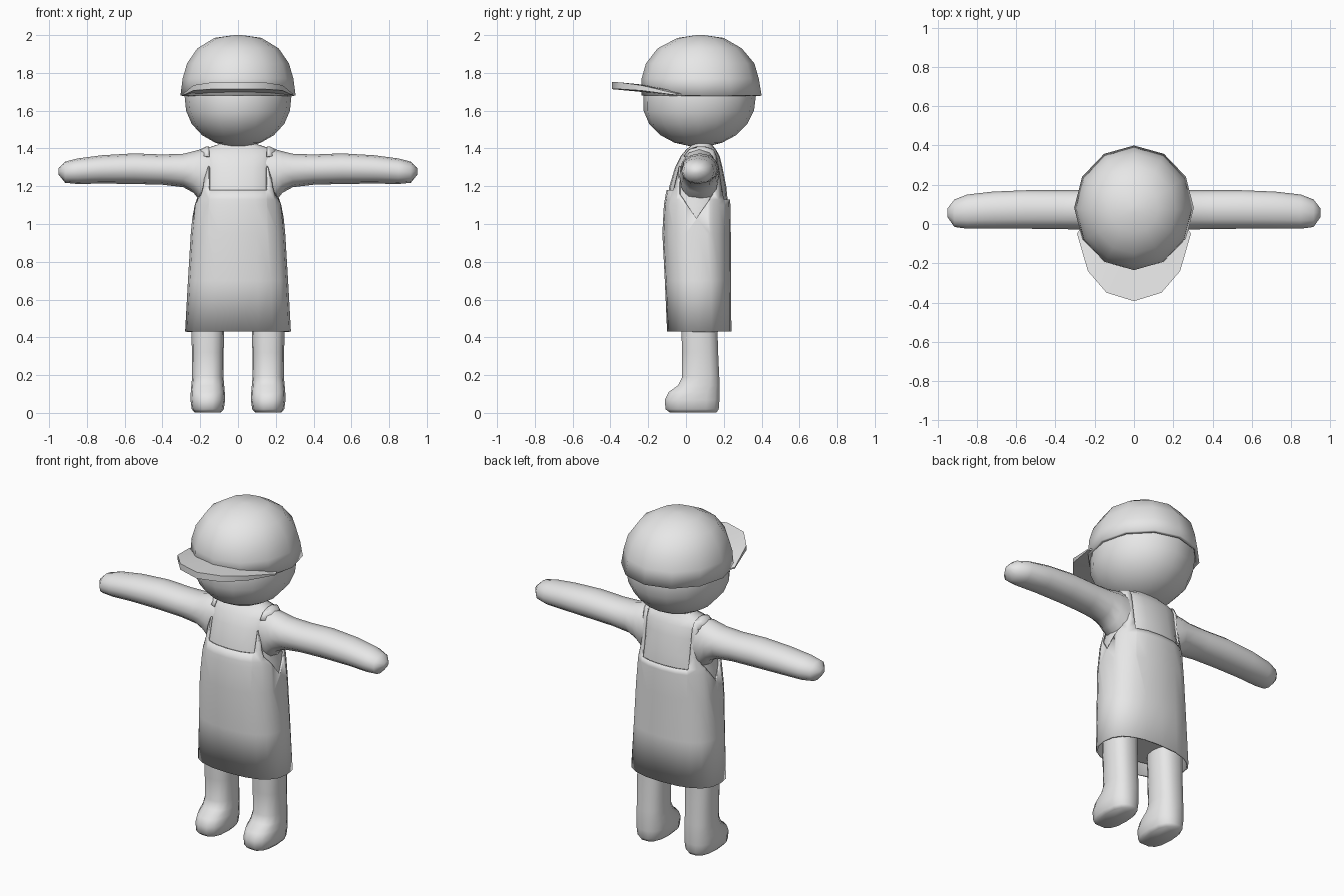
import bpy, bmesh, math
from mathutils import Vector

if "Cube" in bpy.data.objects:
    bpy.data.objects.remove(bpy.data.objects["Cube"])

grey = bpy.data.materials.new("plain grey")
grey.diffuse_color = (0.8, 0.8, 0.8, 1)
grey.use_nodes = True
grey.node_tree.nodes["Principled BSDF"].inputs["Base Color"].default_value = grey.diffuse_color


def finish(name, bm, angle=45):
    bmesh.ops.recalc_face_normals(bm, faces=bm.faces)
    mesh = bpy.data.meshes.new(name)
    bm.to_mesh(mesh)
    bm.free()
    mesh.materials.append(grey)
    ob = bpy.data.objects.new(name, mesh)
    bpy.context.collection.objects.link(ob)
    bpy.ops.object.select_all(action='DESELECT')
    ob.select_set(True)
    bpy.context.view_layer.objects.active = ob
    bpy.ops.object.shade_smooth_by_angle(angle=math.radians(angle))
    return ob


def loft(rings, segs, power=2.0, bottom=True, top=True):
    """Rings are lists of (centre, u axis, v axis), joined in order."""
    bm = bmesh.new()
    loops = []
    for c, u, v in rings:
        loop = []
        for i in range(segs):
            a = 2 * math.pi * i / segs
            ca, sa = math.cos(a), math.sin(a)
            p = math.copysign(abs(ca) ** (2 / power), ca)
            q = math.copysign(abs(sa) ** (2 / power), sa)
            loop.append(bm.verts.new(Vector(c) + Vector(u) * p + Vector(v) * q))
        loops.append(loop)
    for a, b in zip(loops, loops[1:]):
        for i in range(segs):
            j = (i + 1) % segs
            bm.faces.new((a[i], a[j], b[j], b[i]))
    if bottom:
        bm.faces.new(loops[0][::-1])
    if top:
        bm.faces.new(loops[-1])
    return bm


def upright(rows, x=0, inset=0):
    """Rows of (z, half width, front y, back y)."""
    return [((x, (f + b) / 2, z), (w - inset, 0, 0), (0, (b - f) / 2 - inset, 0))
            for z, w, f, b in rows]


def add_solidify(ob, t):
    m = ob.modifiers.new("thickness", 'SOLIDIFY')
    m.thickness = t
    m.offset = -1


# Head
head = [(1.41, .04, .03, .11), (1.43, .12, -.06, .19), (1.47, .19, -.135, .265),
        (1.53, .245, -.195, .325), (1.60, .275, -.225, .36), (1.68, .283, -.225, .37),
        (1.77, .27, -.21, .355), (1.86, .235, -.17, .31), (1.94, .14, -.07, .21)]
finish("head", loft(upright(head), 16), 60)

# Cap dome
dome = [(1.68, .305, -.235, .40), (1.77, .293, -.235, .385), (1.85, .27, -.212, .362),
        (1.93, .215, -.15, .295), (1.985, .125, -.045, .20), (2.0, .02, .055, .095)]
add_solidify(finish("cap_dome", loft(upright(dome), 12, bottom=False), 60), .02)

# Cap brim: inner edge, outer edge and thickness for each station
half = [((.25, .02, 1.69), (.29, -.05, 1.69), .008),
        ((.20, -.11, 1.715), (.235, -.24, 1.735), .028),
        ((.11, -.18, 1.73), (.14, -.35, 1.75), .036),
        ((0, -.20, 1.735), (0, -.393, 1.752), .038)]
stations = half + [((-a[0], a[1], a[2]), (-b[0], b[1], b[2]), t) for a, b, t in half[-2::-1]]
bm = bmesh.new()
sections = []
for a, b, t in stations:
    d = Vector((0, 0, -t))
    a, b = Vector(a), Vector(b)
    sections.append([bm.verts.new(p) for p in (a, b, b + d, a + d)])
for s, r in zip(sections, sections[1:]):
    for i in range(4):
        j = (i + 1) % 4
        bm.faces.new((s[i], s[j], r[j], r[i]))
bm.faces.new(sections[0])
bm.faces.new(sections[-1])
finish("cap_brim", bm, 35)

# Torso under the dress, with the neck
trunk = [(.43, .28, -.10, .24), (.70, .265, -.112, .238), (.95, .25, -.125, .237),
         (1.10, .235, -.117, .235), (1.20, .212, -.10, .225), (1.30, .212, -.07, .205),
         (1.36, .212, -.04, .19), (1.395, .20, -.01, .17)]
body = [(.50, .27, -.09, .23)] + trunk[1:] + [(1.42, .12, .02, .15), (1.45, .10, .02, .14)]
finish("torso", loft(upright(body, inset=.012), 20, 2.5), 60)

# Sleeveless dress: cut square necklines and pointed armholes into the shell
bm = loft(upright(trunk + [(1.41, .17, .04, .12)]), 20, 2.5, bottom=False)
mid = .055
cuts = [((.155, 0, 0), (1, 0, 0)), ((-.155, 0, 0), (1, 0, 0)),
        ((0, 0, 1.18), (0, 0, 1)), ((0, 0, 1.13), (0, 0, 1)),
        ((0, mid, 1.03), (0, 1, .7)), ((0, mid, 1.03), (0, 1, -.7)),
        ((0, mid - .09, 0), (0, 1, 0)), ((0, mid + .09, 0), (0, 1, 0))]
for co, no in cuts:
    faces = [f for f in bm.faces if max(v.co.z for v in f.verts) > 1.031]
    geom = set(faces)
    for f in faces:
        geom.update(f.edges)
        geom.update(f.verts)
    bmesh.ops.bisect_plane(bm, geom=list(geom), plane_co=co, plane_no=Vector(no).normalized())


def is_opening(f):
    c = f.calc_center_median()
    neck = abs(c.x) < .155 and c.z > (1.18 if c.y < mid else 1.13)
    arm = abs(c.x) > .155 and 1.03 < c.z < 1.36 and abs(c.y - mid) < min(.09, (c.z - 1.03) * .7)
    return neck or arm


bmesh.ops.delete(bm, geom=[f for f in bm.faces if is_opening(f)], context='FACES')
add_solidify(finish("dress", bm, 50), .01)

# Arms: (x, bottom z, top z, front y, back y)
arm = [(.12, 1.10, 1.395, -.03, .17), (.20, 1.12, 1.395, -.035, .175),
       (.235, 1.165, 1.385, -.032, .175), (.29, 1.195, 1.372, -.028, .172),
       (.40, 1.208, 1.368, -.025, .172), (.55, 1.212, 1.374, -.024, .172),
       (.72, 1.214, 1.364, -.024, .165), (.85, 1.212, 1.347, -.024, .15),
       (.915, 1.218, 1.33, -.015, .125), (.95, 1.262, 1.295, .035, .08)]
# Legs with feet: (z, half width, front y, back y)
leg = [(.003, .07, -.09, .165), (.02, .085, -.112, .176), (.07, .092, -.114, .18),
       (.11, .09, -.095, .18), (.145, .087, -.045, .18), (.19, .083, -.022, .178),
       (.32, .084, -.024, .172), (.45, .087, -.025, .168), (.58, .088, -.025, .168)]
for side, label in ((-1, "right"), (1, "left")):
    rings = [((side * x, (f + b) / 2, (lo + hi) / 2), (0, (b - f) / 2, 0), (0, 0, (hi - lo) / 2))
             for x, lo, hi, f, b in arm]
    finish(label + "_arm", loft(rings, 12, 2.1), 60)
    finish(label + "_leg", loft(upright(leg, side * .16), 14, 2.5), 60)
